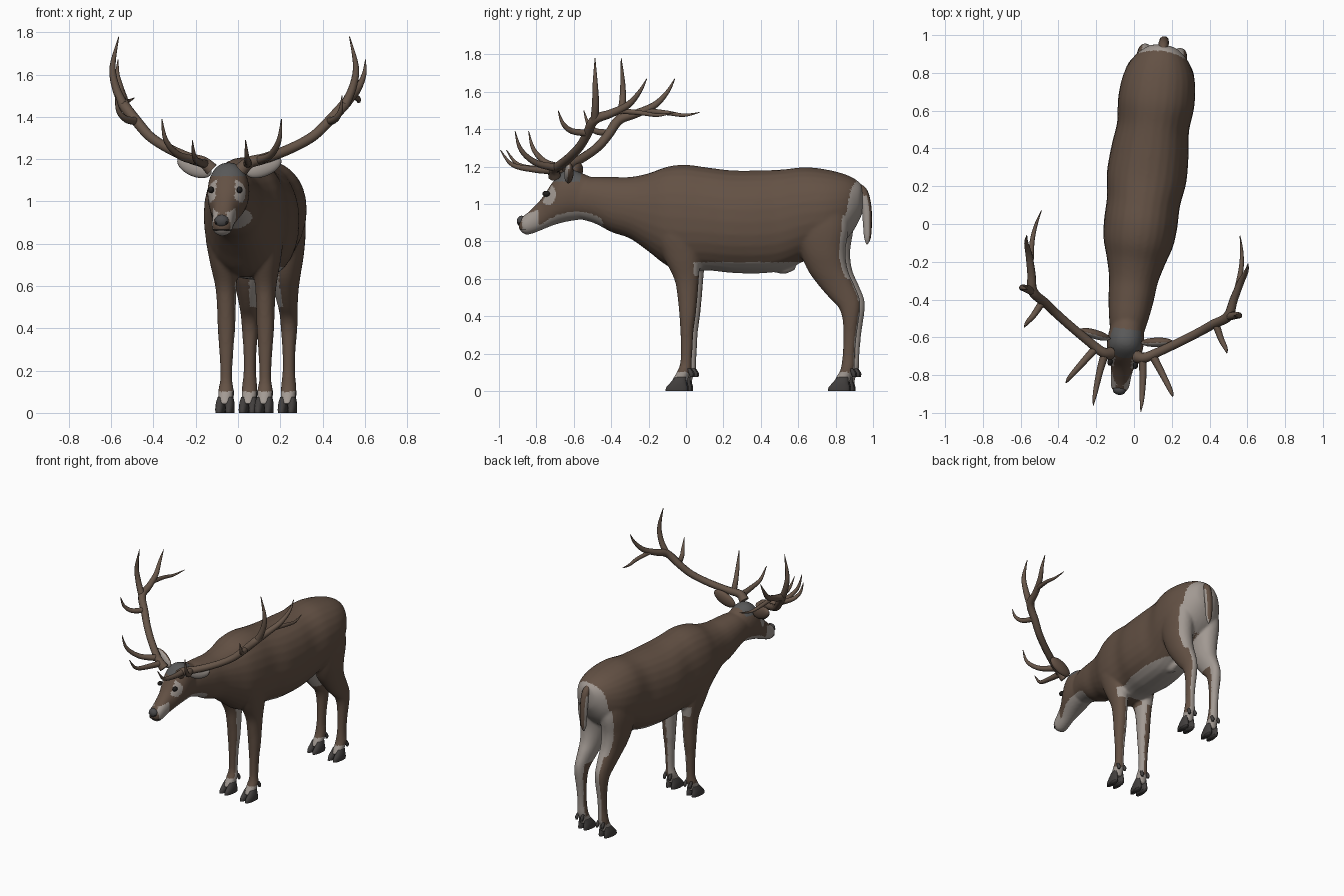
import bpy, bmesh, math
from mathutils import Matrix, Vector

if "Cube" in bpy.data.objects:
    bpy.data.objects.remove(bpy.data.objects["Cube"])

# The animal is built straight along y, then turned slightly about z
TURN = Matrix.Translation((0.035, 0, 0)) @ Matrix.Rotation(math.radians(-7.3), 4, "Z")


def material(name, r, g, b):
    m = bpy.data.materials.new(name)
    m.use_nodes = True
    m.diffuse_color = (r, g, b, 1)
    m.node_tree.nodes["Principled BSDF"].inputs["Base Color"].default_value = (r, g, b, 1)
    return m


FUR = material("brown_fur", 0.125, 0.082, 0.058)
PALE = material("pale_fur", 0.36, 0.32, 0.29)
CROWN = material("grey_crown", 0.10, 0.10, 0.10)
ANTLER = material("antler_brown", 0.135, 0.092, 0.066)
HOOF = material("dark_hoof", 0.055, 0.05, 0.048)
NOSE = material("nose_grey", 0.07, 0.068, 0.07)
EYE = material("eye_black", 0.015, 0.013, 0.012)


def spline(points, steps=5):
    """Smooth interpolation through tuples of any length."""
    p = [points[0]] + list(points) + [points[-1]]
    out = []
    for i in range(1, len(p) - 2):
        for k in range(steps):
            t = k / steps
            out.append([0.5 * (2 * b + (c - a) * t + (2 * a - 5 * b + 4 * c - d) * t * t
                               + (3 * b - a - 3 * c + d) * t ** 3)
                        for a, b, c, d in zip(*p[i - 1:i + 3])])
    return out + [list(points[-1])]


def loft(bm, stations, axis, sides=28):
    """Skin rings (x, y, z, half width, half depth) stacked along y or z."""
    rings = []
    for x, y, z, a, b in spline(stations):
        ring = []
        for i in range(sides):
            t = math.tau * i / sides
            u, v = [math.copysign(abs(f) ** 0.92, f) for f in (math.cos(t), math.sin(t))]
            co = (x + a * u, y, z + b * v) if axis == "y" else (x + a * u, y + b * v, z)
            ring.append(bm.verts.new(co))
        rings.append(ring)
    faces = [bm.faces.new(rings[0]), bm.faces.new(rings[-1])]
    for lo, hi in zip(rings, rings[1:]):
        for i in range(sides):
            j = (i + 1) % sides
            faces.append(bm.faces.new((lo[i], lo[j], hi[j], hi[i])))
    bmesh.ops.recalc_face_normals(bm, faces=faces)


def finish(name, mesh, mats, rule=None):
    mesh.materials.clear()
    for m in mats:
        mesh.materials.append(m)
    for p in mesh.polygons:
        p.use_smooth = True
        p.material_index = rule(p.center, p.normal) if rule else 0
    ob = bpy.data.objects.new(name, mesh)
    bpy.context.collection.objects.link(ob)
    ob.matrix_world = TURN
    return ob


def to_mesh(bm, name):
    me = bpy.data.meshes.new(name)
    bm.to_mesh(me)
    bm.free()
    return me


def baked(ob):
    """Evaluate modifiers or curve bevel to a mesh and drop the source."""
    dg = bpy.context.evaluated_depsgraph_get()
    me = bpy.data.meshes.new_from_object(ob.evaluated_get(dg))
    bpy.data.objects.remove(ob)
    return me


def ellipsoid(name, loc, size, mats, rot=Matrix(), rule=None):
    bm = bmesh.new()
    bmesh.ops.create_uvsphere(bm, u_segments=20, v_segments=12, radius=1)
    bm.transform(Matrix.Translation(loc) @ rot @ Matrix.Diagonal((*size, 1)))
    return finish(name, to_mesh(bm, name), mats, rule)


def tubes(name, paths, mats, rule=None):
    """Tapered round branches; each path point is (x, y, z, radius)."""
    cu = bpy.data.curves.new(name, "CURVE")
    cu.dimensions = "3D"
    cu.bevel_depth = 1
    cu.bevel_resolution = 3
    cu.use_fill_caps = True
    for path in paths:
        pts = spline(path)
        sp = cu.splines.new("POLY")
        sp.points.add(len(pts) - 1)
        for q, (x, y, z, r) in zip(sp.points, pts):
            q.co = (x, y, z, 1)
            q.radius = r
    ob = bpy.data.objects.new(name + "_curve", cu)
    bpy.context.collection.objects.link(ob)
    return finish(name, baked(ob), mats, rule)


# Torso and head profiles: y, top, bottom, half width
torso = [(-.62, 1.13, .93, .08), (-.5, 1.145, .9, .105), (-.4, 1.145, .85, .12),
         (-.3, 1.145, .815, .13), (-.2, 1.165, .745, .155), (-.1, 1.2, .67, .185),
         (0, 1.21, .642, .195), (.12, 1.195, .645, .195), (.25, 1.18, .632, .212),
         (.4, 1.18, .63, .205), (.52, 1.185, .645, .192), (.65, 1.197, .7, .203),
         (.78, 1.18, .75, .19), (.88, 1.15, .83, .145), (.94, 1.11, .93, .08), (.955, 1.07, .99, .03)]
head = [(-.9, .91, .87, .022), (-.885, .93, .85, .04), (-.86, .948, .836, .05),
        (-.82, .985, .845, .053), (-.77, 1.04, .865, .06), (-.72, 1.115, .885, .08),
        (-.67, 1.17, .9, .095), (-.62, 1.185, .91, .097), (-.56, 1.165, .92, .09), (-.48, 1.13, .95, .07)]
# Leg profiles: x, y, z, half width, half depth
front_leg = [(.09, -.03, .98, .08, .1), (.1, -.03, .85, .085, .13), (.1, -.01, .72, .068, .1),
             (.095, .015, .6, .05, .066), (.093, .02, .5, .044, .053), (.093, .02, .4, .041, .043),
             (.093, .017, .32, .035, .035), (.093, .015, .22, .029, .031), (.093, .012, .15, .029, .031),
             (.093, .004, .11, .036, .037), (.093, -.016, .07, .035, .04), (.093, -.025, .04, .036, .045)]
hind_leg = [(.09, .75, 1.03, .085, .13), (.1, .745, .88, .09, .145), (.098, .75, .75, .083, .122),
            (.092, .775, .65, .07, .108), (.09, .82, .57, .056, .097), (.092, .865, .5, .045, .081),
            (.093, .892, .45, .041, .06), (.093, .9, .39, .038, .045), (.093, .896, .3, .031, .036),
            (.093, .89, .2, .029, .033), (.093, .883, .12, .036, .037), (.093, .862, .075, .035, .04),
            (.093, .85, .04, .036, .045)]


def coat(c, n):
    """Pale markings by region: 0 fur, 1 pale, 2 crown."""
    x, y, z = abs(c.x), c.y, c.z
    inner = -n.x if c.x > 0 else n.x
    if y < -.44:
        if z > 1.12 and -.73 < y < -.56 and n.z > .35:
            return 2
        patch = math.hypot((y + .735) / .8, z - 1.05) < .055 and x > .045
        muzzle = -.88 < y < -.79 and z < .95 + .3 * (y + .85) and n.z < .75
        return int(patch or muzzle or n.z < -.5)
    if .035 < z < .1:
        return 1
    if y > .5:
        rump = y > .84 and n.y > .3 and z < 1.08 and x < .11
        thigh = z > .5 and inner > .3 or z > .6 and n.y > .62
        belly = z < .69 and y < .62 and n.z < -.2
        return int(rump or thigh or belly)
    if z < .62:
        return int(inner > .25 and n.y > -.25)
    return int(z < .69 and y > .06)


# Fused body: torso, head and four legs blended into one skin
bm = bmesh.new()
for profile in (torso, head):
    loft(bm, [(0, y, (t + b) / 2, w, (t - b) / 2) for y, t, b, w in profile], "y")
for s in (1, -1):
    for leg in (front_leg, hind_leg):
        loft(bm, [(s * x, *rest) for x, *rest in leg], "z")
loft(bm, [(0, .46, .66, .02, .02), (0, .53, .652, .03, .025), (0, .59, .665, .015, .015)], "y")
source = bpy.data.objects.new("skin_source", to_mesh(bm, "skin"))
bpy.context.collection.objects.link(source)
remesh = source.modifiers.new("fuse", "REMESH")
remesh.mode = "VOXEL"
remesh.voxel_size = 0.009
soften = source.modifiers.new("soften", "SMOOTH")
soften.iterations = 5
finish("body", baked(source), [FUR, PALE, CROWN], coat)

# Antler branches, right side mirrored
beam = [(.07, -.70, 1.15, .034), (.11, -.7, 1.185, .028), (.18, -.66, 1.205, .025), (.29, -.59, 1.25, .024),
        (.385, -.525, 1.305, .024), (.45, -.477, 1.37, .025), (.52, -.427, 1.45, .026),
        (.54, -.334, 1.485, .022), (.565, -.24, 1.53, .018), (.588, -.175, 1.6, .011), (.59, -.136, 1.67, .002)]
tines = [[(.10, -.7, 1.18, .022), (.115, -.8, 1.185, .018), (.125, -.92, 1.21, .012), (.127, -.985, 1.29, .002)],
         [(.15, -.68, 1.195, .022), (.22, -.78, 1.22, .017), (.27, -.855, 1.29, .012), (.285, -.885, 1.39, .002)],
         [(.46, -.47, 1.38, .02), (.5, -.55, 1.39, .016), (.53, -.595, 1.43, .011), (.54, -.62, 1.5, .002)],
         [(.525, -.425, 1.45, .023), (.565, -.415, 1.54, .019), (.58, -.415, 1.64, .014), (.55, -.42, 1.78, .002)],
         [(.55, -.29, 1.5, .016), (.558, -.17, 1.487, .013), (.55, -.08, 1.475, .009), (.53, .005, 1.49, .002)]]

for s, side in ((1, "left"), (-1, "right")):
    tubes(side + "_antler", [[(s * x, *rest) for x, *rest in p] for p in [beam] + tines], [ANTLER])

    # Ear with a pale front
    tilt = Matrix.Rotation(-s * .4, 4, "Y") @ Matrix.Rotation(s * .15, 4, "Z")
    ellipsoid(side + "_ear", (s * .165, -.61, 1.165), (.09, .025, .046), [FUR, PALE], tilt,
              lambda c, n: int(n.y < -.35))
    ellipsoid(side + "_eye", (s * .068, -.745, 1.055), (.014, .02, .016), [EYE])
    ellipsoid(side + "_nostril", (s * .022, -.893, .9), (.01, .012, .009), [EYE])

    # Cloven hooves and dew claws
    for foot, label in ((0, "front"), (.875, "hind")):
        bm = bmesh.new()
        for toe in (-.023, .023):
            x = s * .093 + toe
            loft(bm, [(x, foot - .036, 0, .021, .06), (x, foot - .034, .02, .022, .058),
                      (x, foot - .026, .045, .021, .044), (x, foot - .015, .075, .014, .03)], "z", 14)
            loft(bm, [(x, foot + .044, .075, .007, .008), (x, foot + .042, .095, .011, .013),
                      (x, foot + .03, .12, .007, .01)], "z", 10)
        finish(f"{side}_{label}_hoof", to_mesh(bm, "hoof"), [HOOF])

# Nose pad and mouth line
ellipsoid("nose", (0, -.886, .908), (.034, .026, .03), [NOSE])
ellipsoid("mouth", (0, -.865, .866), (.046, .034, .005), [EYE])

# Tail hanging over the rump
tubes("tail", [[(0, .9, 1.1, .02), (0, .95, 1.07, .026), (0, .972, .99, .027), (0, .978, .89, .024),
                (0, .978, .82, .018), (0, .975, .785, .004)]], [PALE, FUR],
      lambda c, n: int(c.z > 1.05 or n.y > .75))
